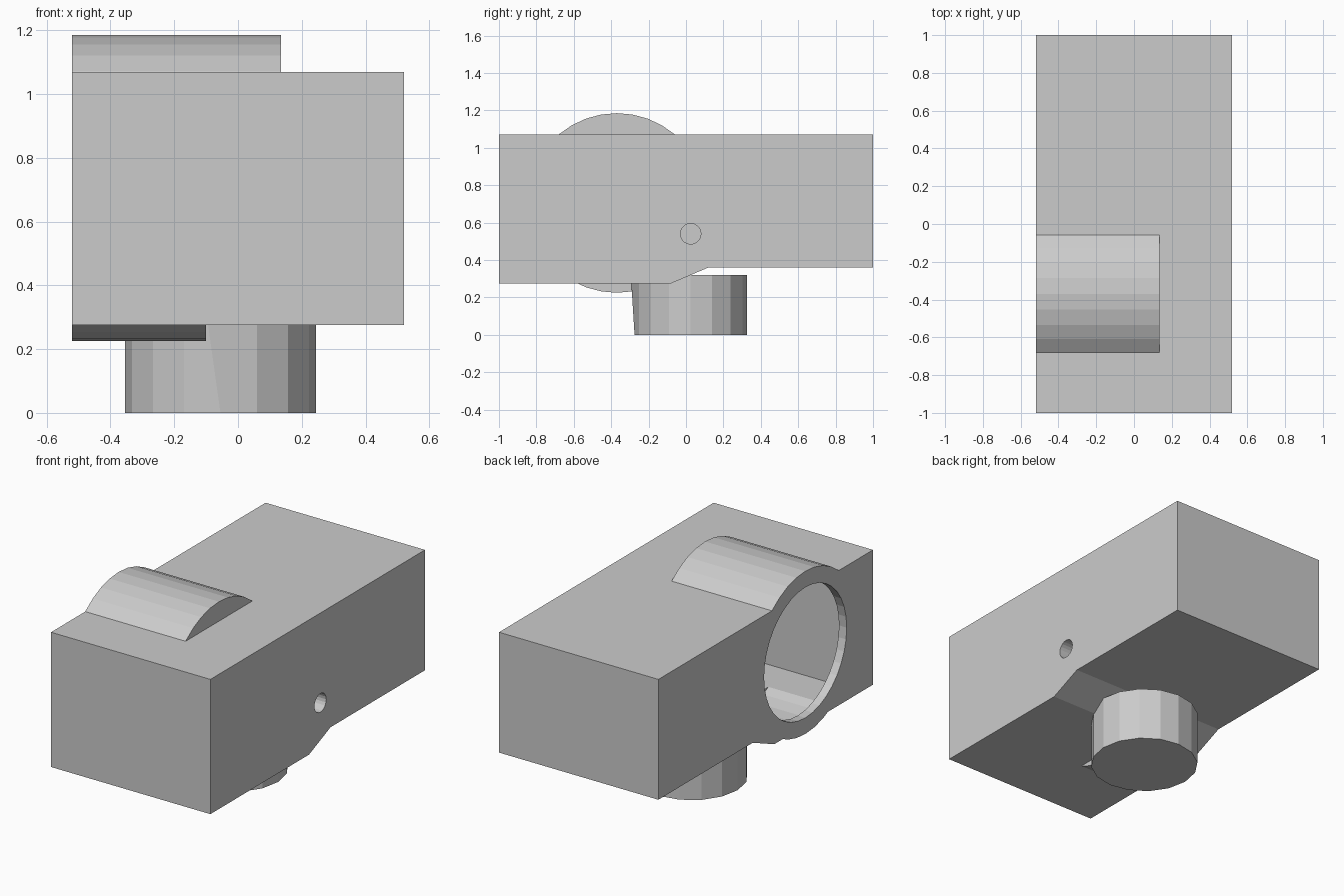
import bpy, bmesh, math
from mathutils import Matrix, Vector

if "Cube" in bpy.data.objects:
    bpy.data.objects.remove(bpy.data.objects["Cube"])

grey = bpy.data.materials.new("plain_grey")
grey.diffuse_color = (0.6, 0.6, 0.6, 1)
grey.use_nodes = True
grey.node_tree.nodes["Principled BSDF"].inputs["Base Color"].default_value = grey.diffuse_color


def make(name, bm, helper=False):
    bmesh.ops.recalc_face_normals(bm, faces=bm.faces)
    me = bpy.data.meshes.new(name)
    bm.to_mesh(me)
    bm.free()
    me.materials.append(grey)
    ob = bpy.data.objects.new(name, me)
    bpy.context.collection.objects.link(ob)
    if helper:
        ob.hide_render = True
        ob.hide_viewport = True
    return ob


def extrude_x(name, profile, x0, x1, helper=False):
    """Sweep a (y, z) outline along x."""
    bm = bmesh.new()
    face = bm.faces.new([bm.verts.new((x0, y, z)) for y, z in profile])
    out = bmesh.ops.extrude_face_region(bm, geom=[face])
    moved = [v for v in out["geom"] if isinstance(v, bmesh.types.BMVert)]
    bmesh.ops.translate(bm, verts=moved, vec=(x1 - x0, 0, 0))
    return make(name, bm, helper)


def circle(cy, cz, r, n=36, a0=0, a1=360):
    count = n * (a1 - a0) // 360
    pts = range(count if a1 - a0 == 360 else count + 1)
    return [(cy + r * math.cos(math.radians(a0 + i * 360 / n)),
             cz + r * math.sin(math.radians(a0 + i * 360 / n))) for i in pts]


def boolean(target, tool, op):
    m = target.modifiers.new(tool.name, 'BOOLEAN')
    m.operation = op
    m.object = tool
    m.solver = 'EXACT'


CY, CZ, R = -0.37, 0.705, 0.48

# Body with a stepped underside
body = extrude_x("body", [(-1, 0.275), (-0.08, 0.275), (0.12, 0.36), (1, 0.36),
                          (1, 1.07), (-1, 1.07)], -0.52, 0.52)

# Barrel housing: long on the top, short on the bottom
boolean(body, extrude_x("upper_barrel", circle(CY, CZ, R, a0=0, a1=180),
                        -0.52, 0.135, True), 'UNION')
boolean(body, extrude_x("lower_barrel", circle(CY, CZ, R, a0=180, a1=360),
                        -0.52, -0.10, True), 'UNION')

# Inner chamber and its rounded hollows
boolean(body, extrude_x("chamber", [(-0.80, 0.325), (0.01, 0.325), (0.01, 1.02),
                                    (-0.80, 1.02)], -0.47, 0.085, True), 'DIFFERENCE')
boolean(body, extrude_x("upper_hollow", circle(CY, CZ, 0.43, a0=0, a1=180),
                        -0.47, 0.085, True), 'DIFFERENCE')
boolean(body, extrude_x("lower_hollow", circle(CY, CZ, 0.43, a0=180, a1=360),
                        -0.47, -0.14, True), 'DIFFERENCE')

# Round side opening and small side hole
boolean(body, extrude_x("side_opening", circle(CY, CZ, 0.385), -0.6, -0.4, True), 'DIFFERENCE')
boolean(body, extrude_x("small_hole", circle(0.025, 0.54, 0.055, 20), 0.32, 0.6, True), 'DIFFERENCE')

# Sixteen-sided foot below the body, with its front edge leaning outwards
bm = bmesh.new()
bmesh.ops.create_cone(bm, cap_ends=True, segments=16, radius1=0.30, radius2=0.30,
                      depth=0.32, matrix=Matrix.Translation((-0.055, 0.025, 0.16)))
front = min((v for v in bm.verts if v.co.z > 0.2), key=lambda v: v.co.y)
front.co += Vector((-0.045, -0.02, 0))
make("foot", bm)
